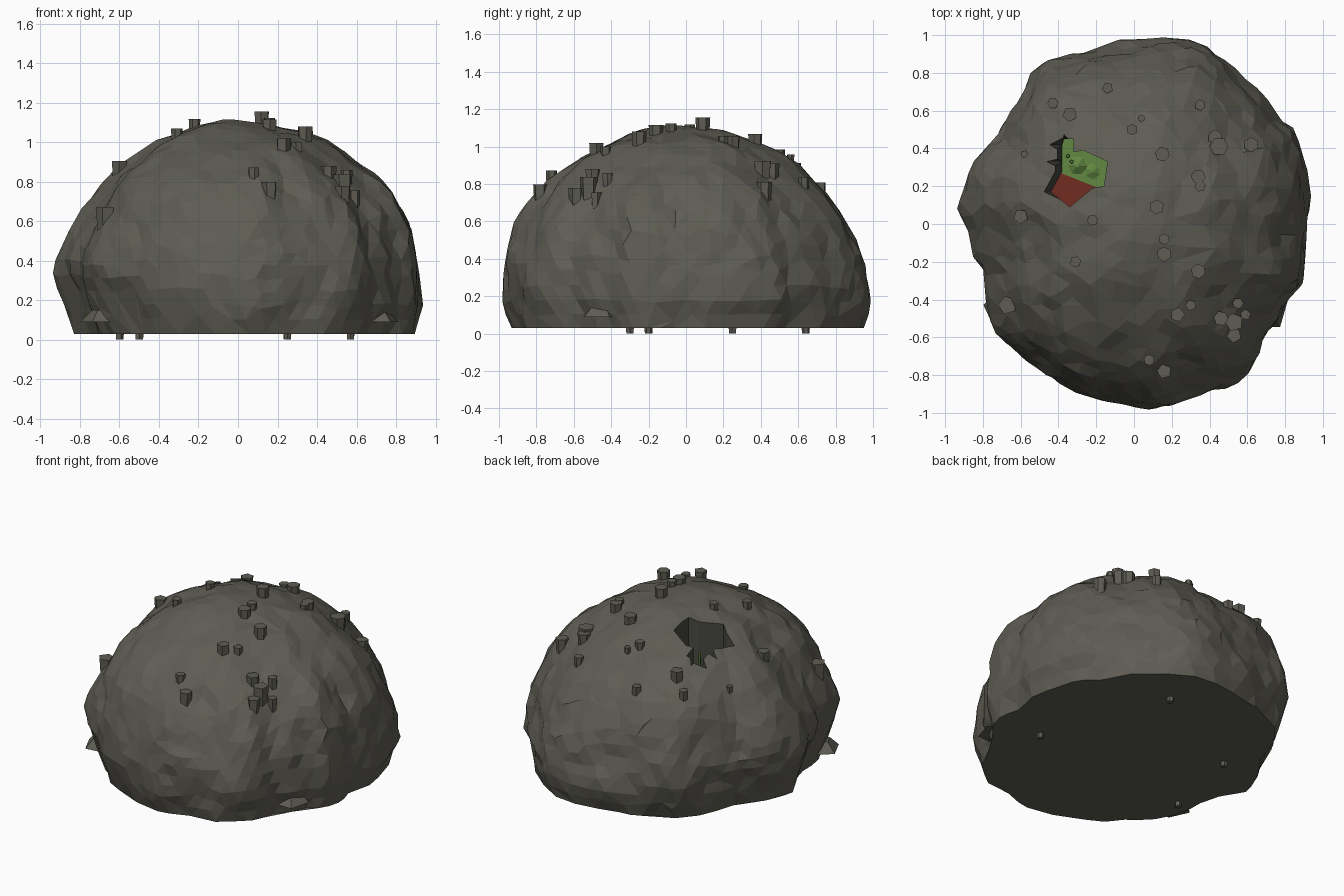
import bpy, bmesh, math, random
from mathutils import Matrix, Vector, noise
from mathutils.bvhtree import BVHTree

random.seed(4)
if "Cube" in bpy.data.objects:
    bpy.data.objects.remove(bpy.data.objects["Cube"])


def material(name, colour):
    mat = bpy.data.materials.new(name)
    mat.use_nodes = True
    mat.diffuse_color = (*colour, 1)
    mat.node_tree.nodes["Principled BSDF"].inputs["Base Color"].default_value = (*colour, 1)
    return mat


rock = material("grey rock", (0.112, 0.108, 0.087))
dark_rock = material("dark cave rock", (0.065, 0.064, 0.053))
grass = material("grass green", (0.12, 0.25, 0.055))
red_floor = material("brick red", (0.165, 0.025, 0.015))


def make_object(name, bm, *materials):
    mesh = bpy.data.meshes.new(name)
    bm.to_mesh(mesh)
    bm.free()
    for mat in materials:
        mesh.materials.append(mat)
    obj = bpy.data.objects.new(name, mesh)
    bpy.context.collection.objects.link(obj)
    return obj


# Plan outline of the boulder, looked up by angle
outline = [(.92, 0), (.91, -.1), (.92, -.18), (.9, -.34), (.82, -.41), (.76, -.53), (.68, -.6),
           (.64, -.71), (.5, -.86), (.3, -.92), (.1, -.99), (-.1, -.96), (-.4, -.87),
           (-.6, -.7), (-.72, -.55), (-.77, -.42), (-.79, -.25), (-.87, -.07), (-.94, .1),
           (-.9, .25), (-.82, .37), (-.73, .46), (-.63, .65), (-.52, .86), (-.4, .9),
           (-.05, .96), (.2, .99), (.37, .97), (.55, .83), (.66, .72), (.77, .56), (.86, .49),
           (.93, .3), (.94, .18)]
turn = 2 * math.pi


def wrap(pairs):
    pairs = sorted(pairs)
    return [(pairs[-1][0] - turn, pairs[-1][1])] + pairs + [(pairs[0][0] + turn, pairs[0][1])]


def look_up(table, angle):
    for (a, ra), (b, rb) in zip(table, table[1:]):
        if a <= angle <= b:
            return ra + (rb - ra) * (angle - a) / max(b - a, 1e-6)


plan = wrap((math.atan2(y, x), math.hypot(x, y)) for x, y in outline)
# How boxy the dome is, every eighth of a turn from the right side round by the front
boxiness = wrap((math.pi * (i - 3.999) / 4, p)
                for i, p in enumerate((2.15, 2.5, 2.35, 2.48, 2.55, 2.15, 2.05, 2.5)))


def dome_point(direction):
    angle = math.atan2(direction.y, direction.x)
    flat = math.hypot(direction.x, direction.y)
    rise = abs(direction.z)
    west = max(0, -math.cos(angle))
    power = look_up(boxiness, angle) * flat + 1.9 * (1 - flat)
    size = (flat ** power + rise ** power) ** (-1 / power)
    # Rounded lobes meet in creases, with finer lumps over them
    lobes = abs(noise.noise(direction * 2.3 + Vector((3.1, 1.7, 5.2)))) - 0.2
    lumps = noise.noise(direction * 6) * 0.025 + noise.noise(direction * 13) * 0.016
    swell = 1 + (0.06 * lobes + lumps) * (0.3 + 0.7 * flat)
    radius = 1.005 * look_up(plan, angle) * flat * size * swell
    height = 1.08 * rise * size * swell if direction.z > 0 else 0
    # The foot tucks in and the right side bulges above it
    tuck = max(0, 1 - height / (0.18 + 0.2 * west))
    radius *= 1 - (0.06 + 0.07 * west) * tuck
    radius += 0.045 * west ** 4 * math.exp(-((height - 0.36) / 0.16) ** 2) * flat
    return Vector((radius * math.cos(angle), radius * math.sin(angle), 0.03 + height))


# Boulder shell
bm = bmesh.new()
bmesh.ops.create_icosphere(bm, subdivisions=5, radius=1)
for vert in bm.verts:
    vert.co = dome_point(vert.co.normalized())
surface = BVHTree.FromBMesh(bm)
boulder = make_object("boulder", bm, rock, dark_rock)

# Jagged opening in the roof, narrowing down to the cave floor
hole = [(-.48, .17), (-.34, .09), (-.22, .19), (-.16, .2), (-.14, .33), (-.27, .39), (-.32, .38),
        (-.32, .45), (-.37, .48), (-.47, .42), (-.41, .36), (-.48, .33), (-.42, .28)]
floor_level, roof_level, cut_top = 0.6, 1.0, 1.4
floor_outline = [(max(x, -.44 if y < .25 else -.38), min(y, .45)) for x, y in hole]
bm = bmesh.new()
lower = [bm.verts.new((x, y, floor_level)) for x, y in floor_outline]
flare = (cut_top - floor_level) / (roof_level - floor_level)
upper = [bm.verts.new((fx + (x - fx) * flare, fy + (y - fy) * flare, cut_top))
         for (x, y), (fx, fy) in zip(hole, floor_outline)]
bm.faces.new(lower[::-1])
bm.faces.new(upper)
for i in range(len(hole)):
    j = (i + 1) % len(hole)
    bm.faces.new((lower[i], lower[j], upper[j], upper[i]))
for face in bm.faces:
    face.material_index = 1
bmesh.ops.triangulate(bm, faces=bm.faces[:])
cutter = make_object("opening_cutter", bm, rock, dark_rock)
cutter.hide_render = True

bpy.context.view_layer.objects.active = boulder
facet = boulder.modifiers.new("facets", 'DECIMATE')
facet.ratio = 0.32
cut = boulder.modifiers.new("opening", 'BOOLEAN')
cut.object = cutter
cut.operation = 'DIFFERENCE'
cut.solver = 'EXACT'
for name in ("facets", "opening"):
    bpy.ops.object.modifier_apply(modifier=name)
bpy.data.objects.remove(cutter)

# Floor inside the opening: green at the back, red at the front
bm = bmesh.new()
bm.faces.new([bm.verts.new((x, y, floor_level + 0.005)) for x, y in floor_outline])
bmesh.ops.triangulate(bm, faces=bm.faces[:])
split, normal = Vector((-.3, .235, 0)), Vector((.4, 1, 0))
bmesh.ops.bisect_plane(bm, geom=bm.verts[:] + bm.edges[:] + bm.faces[:],
                       plane_co=split, plane_no=normal)
for face in bm.faces:
    face.material_index = int((face.calc_center_median() - split).dot(normal) < 0)
make_object("cave_floor", bm, grass, red_floor)

# Low grassy mounds, with thin sprouts rising towards the opening
bm = bmesh.new()
for x, y, radius, tip, top in ((-.3, .31, .06, .01, .63), (-.22, .28, .055, .01, .62),
                               (-.35, .36, .012, .008, .95), (-.33, .33, .012, .008, .9)):
    place = Matrix.Translation((x, y, (floor_level + top) / 2)) @ Matrix.Rotation(x * 9, 4, 'Z')
    bmesh.ops.create_cone(bm, cap_ends=True, segments=6, radius1=radius, radius2=tip,
                          depth=top - floor_level, matrix=place)
make_object("grass_mounds", bm, grass)


def add_stone(bm, x, y, low, high, base, top):
    place = Matrix.Translation((x, y, (low + high) / 2)) @ Matrix.Rotation(random.random() * 6, 4, 'Z')
    bmesh.ops.create_cone(bm, cap_ends=True, segments=random.choice((5, 6)), radius1=base,
                          radius2=top, depth=high - low, matrix=place)


# Upright stones studded over the roof, in hundredths: x, y, radius
stones = [(-43, 64, 3), (-34, 58, 4), (-14, 72, 3), (-1, 50, 3), (4, 56, 2), (15, 37, 4),
          (35, 63, 3), (43, 46, 4), (45, 41, 5), (62, 42, 4), (34, 25, 4), (35, 20, 3),
          (12, 9, 4), (-22, 2, 3), (-60, 4, 4), (-58, 37, 2), (-31, -20, 3), (-67, -43, 5),
          (16, -8, 3), (16, -16, 4), (34, -25, 4), (30, -43, 3), (23, -48, 4), (46, -50, 4),
          (53, -52, 5), (55, -42, 3), (53, -59, 4), (59, -48, 3), (8, -72, 3), (16, -78, 4)]
bm = bmesh.new()
for x, y, radius in stones:
    x, y, radius = x / 100, y / 100, radius / 100
    hit = surface.ray_cast(Vector((x, y, 3)), Vector((0, 0, -1)))[0]
    if hit:
        add_stone(bm, x, y, hit.z - 0.08, hit.z + radius * random.uniform(1.0, 1.6),
                  radius * 0.8, radius)
make_object("roof_stones", bm, rock)

# Small stones under the base
bm = bmesh.new()
for x, y in ((-.5, .25), (.25, .64), (.57, -.2), (-.6, -.3)):
    add_stone(bm, x, y, 0, 0.08, 0.02, 0.025)
make_object("base_stones", bm, rock)

# Broad sloping slabs poking out at the foot
bm = bmesh.new()
for x, y in ((-.68, -.45), (.7, -.45)):
    add_stone(bm, x, y, 0.09, 0.15, 0.12, 0.06)
make_object("foot_slabs", bm, rock)
